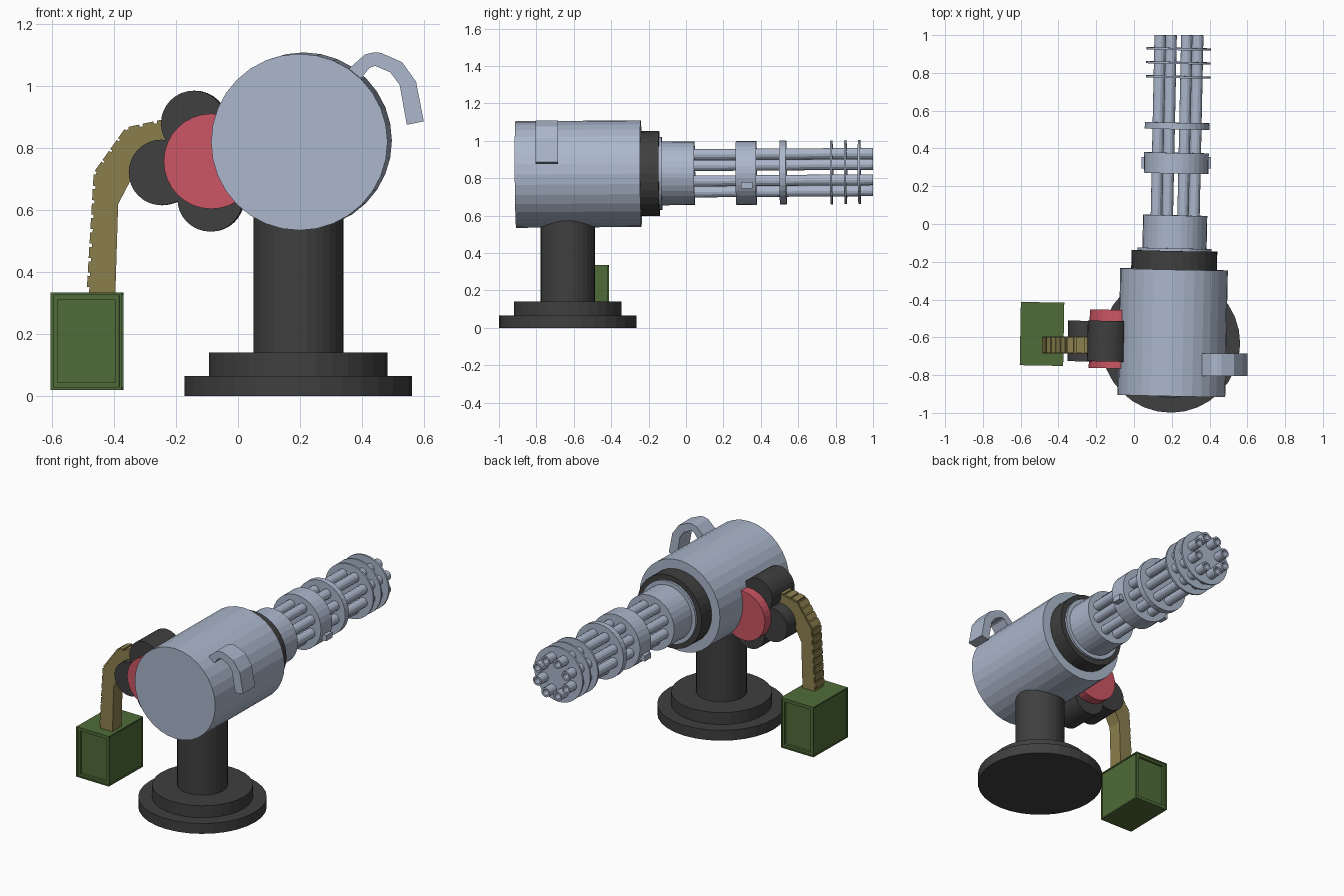
import bpy, bmesh, math
from mathutils import Vector, Matrix

if "Cube" in bpy.data.objects:
    bpy.data.objects.remove(bpy.data.objects["Cube"])


def mat(name, rgb):
    m = bpy.data.materials.new(name)
    m.diffuse_color = (*rgb, 1)
    m.use_nodes = True
    m.node_tree.nodes["Principled BSDF"].inputs["Base Color"].default_value = m.diffuse_color
    return m


STEEL = mat("steel_blue_grey", (0.41, 0.475, 0.60))
DARK = mat("dark_grey", (0.05, 0.05, 0.05))
RED = mat("red", (0.60, 0.093, 0.127))
BRASS = mat("brass", (0.26, 0.212, 0.075))
GREEN = mat("green", (0.08, 0.15, 0.04))


def finish(bm, name, material):
    bmesh.ops.remove_doubles(bm, verts=bm.verts, dist=1e-5)
    bmesh.ops.recalc_face_normals(bm, faces=bm.faces)
    me = bpy.data.meshes.new(name)
    bm.to_mesh(me)
    bm.free()
    me.materials.append(material)
    ob = bpy.data.objects.new(name, me)
    bpy.context.collection.objects.link(ob)
    return ob


def lathe(bm, profile, base, direction, sides=32):
    """Revolve (radius, distance) points around an axis; ends are capped."""
    rot = Vector(direction).to_track_quat('Z', 'Y').to_matrix()
    rings = []
    for r, t in profile:
        rings.append([bm.verts.new(Vector(base) + rot @ Vector((
            r * math.cos(2 * math.pi * i / sides),
            r * math.sin(2 * math.pi * i / sides), t))) for i in range(sides)])
    for a, b in zip(rings, rings[1:]):
        for i in range(sides):
            j = (i + 1) % sides
            bm.faces.new((a[i], a[j], b[j], b[i]))
    bm.faces.new(rings[0])
    bm.faces.new(rings[-1])


def turned(name, profile, base, direction, material, sides=32):
    bm = bmesh.new()
    lathe(bm, profile, base, direction, sides)
    return finish(bm, name, material)


def add_box(bm, size, matrix):
    bmesh.ops.create_cube(bm, size=1, matrix=matrix @ Matrix.Diagonal((*size, 1)))


def slab(name, points, y0, y1, material):
    """Outline in the x-z plane, extruded along y."""
    bm = bmesh.new()
    f = bm.faces.new([bm.verts.new((x, y0, z)) for x, z in points])
    ext = bmesh.ops.extrude_face_region(bm, geom=[f])
    vs = [g for g in ext['geom'] if isinstance(g, bmesh.types.BMVert)]
    bmesh.ops.translate(bm, verts=vs, vec=(0, y1 - y0, 0))
    return finish(bm, name, material)


# Slightly turned gun axis
def axis(y):
    return Vector((0.198 + 0.021 * (y + 0.91), y, 0.82 + 0.007 * (y + 0.91)))


AIM = (axis(1) - axis(0)).normalized()


def on_axis(name, r, y0, y1, material, sides=32):
    return turned(name, [(r, 0), (r, y1 - y0)], axis(y0), AIM, material, sides)


# Pedestal
C = (0.195, -0.632, 0)
turned("base_plates", [(0.367, 0), (0.367, 0.065), (0.288, 0.065), (0.288, 0.14),
                       (0.15, 0.14)], C, (0, 0, 1), DARK)
turned("column", [(0.145, 0.13), (0.145, 0.65)], C, (0, 0, 1), DARK)

# Gun body and neck
on_axis("gun_body", 0.285, -0.91, -0.24, STEEL)
on_axis("neck_ring", 0.227, -0.26, -0.142, DARK)
on_axis("neck_flange", 0.195, -0.15, -0.128, STEEL)
on_axis("barrel_collar", 0.17, -0.14, 0.046, STEEL)

# Barrel clamps
for i, (y0, y1) in enumerate([(0.268, 0.377), (0.502, 0.537), (0.773, 0.784),
                              (0.848, 0.859), (0.921, 0.933)]):
    on_axis(f"barrel_clamp_{i + 1}", 0.171, y0, y1, STEEL)

# Clamp tabs on both sides
bm = bmesh.new()
for s in (-1, 1):
    add_box(bm, (0.05, 0.06, 0.035),
            Matrix.Translation(axis(0.325) + Vector((s * 0.16, 0, -0.065))))
finish(bm, "clamp_tabs", STEEL)

# Eight hollow barrels
bm = bmesh.new()
tube = [(0.03, 0), (0.03, 0.97), (0.019, 0.97), (0.019, 0.87)]
for k in range(8):
    a = math.radians(22.5 + 45 * k)
    off = Vector((0.108 * math.cos(a), 0, 0.108 * math.sin(a)))
    lathe(bm, tube, axis(0.03) + off, AIM, 14)
finish(bm, "barrels", STEEL)

# Feed drums
D = Vector((0.021, 1, 0)).normalized()
turned("feed_drum", [(0.154, 0), (0.154, 0.31)], (-0.086, -0.765, 0.758), D, RED)
for n, x, z in (("upper", -0.143, 0.88), ("outer", -0.247, 0.722), ("lower", -0.09, 0.637)):
    turned(f"{n}_feed_roller", [(0.106, 0), (0.106, 0.215)], (x, -0.728, z), D, DARK)

# Ammunition belt with raised links on the outer side
outer = [(-0.483, 0.30), (-0.458, 0.72), (-0.358, 0.86), (-0.22, 0.89)]
inner = [(-0.20, 0.78), (-0.30, 0.76), (-0.345, 0.70), (-0.387, 0.62), (-0.397, 0.30)]
slab("belt", outer + inner, -0.685, -0.595, BRASS)
bm = bmesh.new()
for (x0, z0), (x1, z1) in zip(outer, outer[1:]):
    length = math.hypot(x1 - x0, z1 - z0)
    n = round(length / 0.045)
    turn = Matrix.Rotation(-math.atan2(z1 - z0, x1 - x0), 4, 'Y')
    for i in range(n):
        t = (i + 0.5) / n
        p = Vector((x0 + (x1 - x0) * t, -0.64, z0 + (z1 - z0) * t))
        if p.z > 0.34:
            add_box(bm, (0.036, 0.085, 0.016), Matrix.Translation(p) @ turn)
finish(bm, "belt_links", BRASS)

# Ammunition box with stepped recessed panels
bm = bmesh.new()
add_box(bm, (0.23, 0.335, 0.315),
        Matrix.Translation((-0.487, -0.582, 0.1775)) @ Matrix.Rotation(math.radians(-1), 4, 'Z'))
bm.normal_update()
for f in [f for f in bm.faces if abs(f.normal.z) < 0.5]:
    deep = abs(f.normal.y) > 0.5
    bmesh.ops.inset_individual(bm, faces=[f], thickness=0.012, depth=0)
    bmesh.ops.inset_individual(bm, faces=[f], thickness=0.0005, depth=-0.005)
    bmesh.ops.inset_individual(bm, faces=[f], thickness=0.02, depth=0)
    if deep:
        bmesh.ops.inset_individual(bm, faces=[f], thickness=0.0005, depth=-0.015)
finish(bm, "ammunition_box", GREEN)

# Hooked handle
slab("handle", [(0.345, 1.045), (0.41, 1.103), (0.44, 1.11), (0.462, 1.108), (0.53, 1.078),
                (0.575, 1.015), (0.60, 0.887), (0.545, 0.876), (0.522, 1.005),
                (0.492, 1.045), (0.443, 1.066), (0.425, 1.06), (0.385, 1.01)],
     -0.805, -0.685, STEEL)
